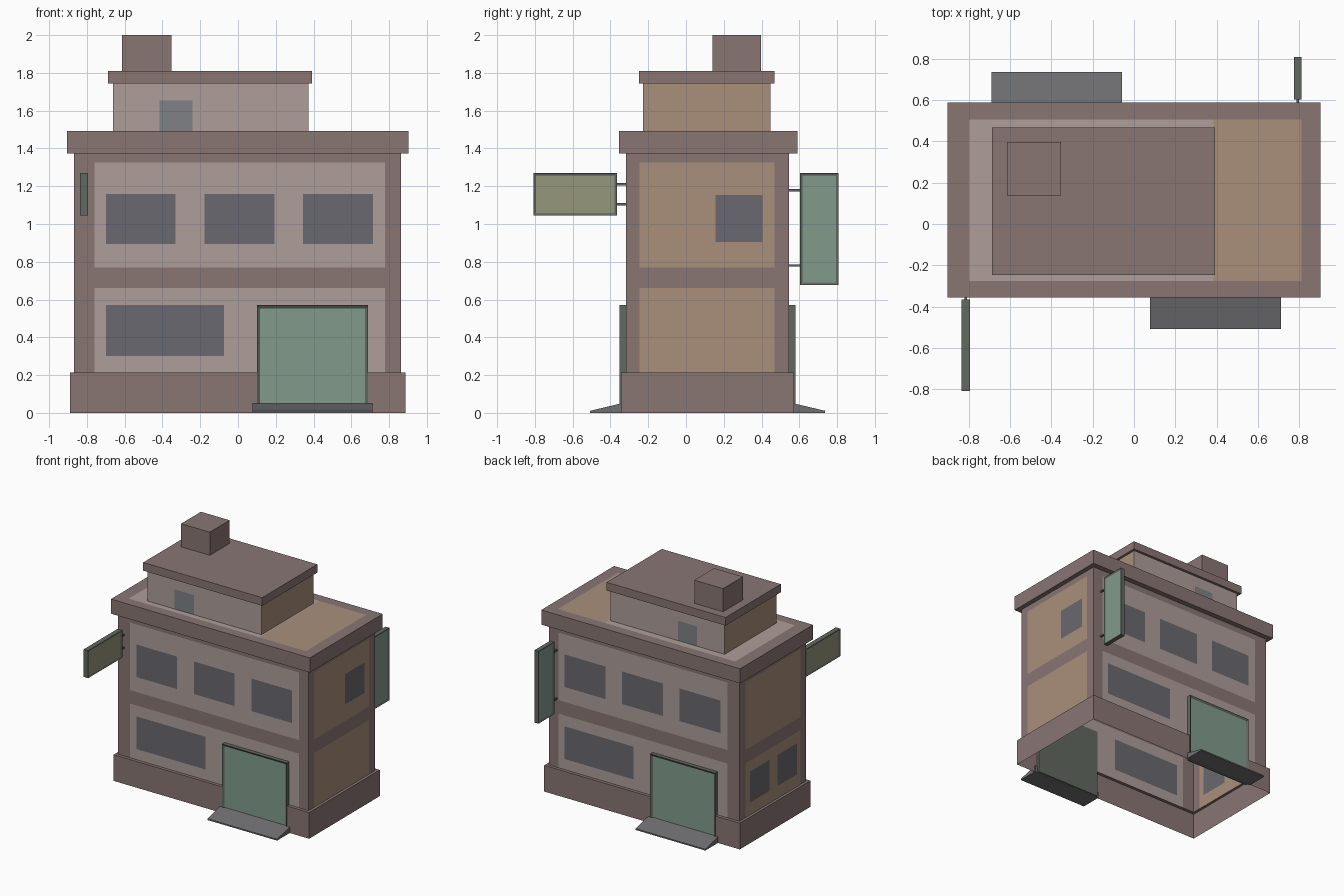
import bpy, bmesh
from mathutils import Vector

if "Cube" in bpy.data.objects:
    bpy.data.objects.remove(bpy.data.objects["Cube"])

COLORS = {
    "trim": (0.25, 0.18, 0.175), "panel": (0.42, 0.34, 0.32),
    "side_panel": (0.40, 0.28, 0.20), "glass": (0.14, 0.14, 0.16),
    "small_glass": (0.21, 0.22, 0.24), "frame": (0.12, 0.14, 0.12),
    "green": (0.22, 0.33, 0.26), "olive": (0.30, 0.31, 0.20),
    "ramp": (0.16, 0.16, 0.17), "metal": (0.12, 0.12, 0.12),
}
MATS = {}
for key, rgb in COLORS.items():
    MATS[key] = bpy.data.materials.new(key)
    MATS[key].diffuse_color = (*rgb, 1)
KEYS = list(COLORS)
ALL = ("front", "back", "left", "right", "top", "bottom")


def finish(name, bm):
    mesh = bpy.data.meshes.new(name)
    for key in KEYS:
        mesh.materials.append(MATS[key])
    bm.to_mesh(mesh)
    bm.free()
    obj = bpy.data.objects.new(name, mesh)
    bpy.context.collection.objects.link(obj)
    return obj


def painted(bm, place, bounds, base, rects, flip):
    """Flat wall split into cells; each rect (u0, u1, v0, v1, material) colours or opens cells."""
    u0, u1, v0, v1 = bounds
    us = sorted({u0, u1} | {u for r in rects for u in r[:2]})
    vs = sorted({v0, v1} | {v for r in rects for v in r[2:4]})
    for a, b in zip(us, us[1:]):
        for c, d in zip(vs, vs[1:]):
            mat, mu, mv = base, (a + b) / 2, (c + d) / 2
            for r in rects:
                if r[0] < mu < r[1] and r[2] < mv < r[3]:
                    mat = r[4]
            if mat is None:
                continue
            pts = [(a, c), (b, c), (b, d), (a, d)]
            if flip:
                pts.reverse()
            face = bm.faces.new([bm.verts.new(place(u, v)) for u, v in pts])
            face.material_index = KEYS.index(mat)


def block(name, x0, x1, y0, y1, z0, z1, base="trim", sides=ALL, paint={}):
    bm = bmesh.new()
    layout = {
        "front": (lambda u, v: (u, y0, v), (x0, x1, z0, z1), False),
        "back": (lambda u, v: (u, y1, v), (x0, x1, z0, z1), True),
        "left": (lambda u, v: (x0, u, v), (y0, y1, z0, z1), True),
        "right": (lambda u, v: (x1, u, v), (y0, y1, z0, z1), False),
        "top": (lambda u, v: (u, v, z1), (x0, x1, y0, y1), False),
        "bottom": (lambda u, v: (u, v, z0), (x0, x1, y0, y1), True),
    }
    for side in sides:
        place, bounds, flip = layout[side]
        painted(bm, place, bounds, base, paint.get(side, []), flip)
    bmesh.ops.remove_doubles(bm, verts=bm.verts, dist=1e-5)
    return finish(name, bm)


def framed_box(name, x0, x1, y0, y1, z0, z1, normals, rim, depth, panel):
    """Box whose listed sides get a raised rim around a sunken panel."""
    bm = bmesh.new()
    bmesh.ops.create_cube(bm, size=1)
    for v in bm.verts:
        v.co = [lo if c < 0 else hi for c, lo, hi in zip(v.co, (x0, y0, z0), (x1, y1, z1))]
    bm.normal_update()
    for f in bm.faces:
        f.material_index = KEYS.index("frame")
    faces = [f for f in bm.faces if any(f.normal.dot(Vector(n)) > 0.9 for n in normals)]
    bmesh.ops.inset_individual(bm, faces=faces, thickness=rim, depth=-depth)
    for f in faces:
        f.material_index = KEYS.index(panel)
    return finish(name, bm)


def turn(x0, x1):
    """The back repeats the front turned half round."""
    return 0.02 - x1, 0.02 - x0


def turn_y(y):
    return 0.228 - y


# Layout of the facade
DOOR = (0.10, 0.688)
FLOORS = ((0.215, 0.66), (0.77, 1.325))
WINDOWS = [(-0.70, -0.33, 0.893, 1.16), (-0.177, 0.193, 0.893, 1.16),
           (0.344, 0.714, 0.893, 1.16), (-0.70, -0.074, 0.302, 0.57)]

front = [(-0.76, 0.777, a, b, "panel") for a, b in FLOORS]
back = list(front)
front += [(*w, "glass") for w in WINDOWS] + [(*DOOR, 0.215, 0.57, None)]
back += [(*turn(w[0], w[1]), w[2], w[3], "glass") for w in WINDOWS]
back += [(*turn(*DOOR), 0.215, 0.57, None)]
side = [(-0.246, 0.468, a, b, "side_panel") for a, b in FLOORS]
right = side + [(0.156, 0.405, 0.905, 1.154, "glass")]
left = side + [(0.156, 0.405, 0.315, 0.57, "glass"), (-0.20, 0.05, 0.315, 0.57, "glass")]

# Main walls, open underneath
block("main_walls", -0.867, 0.864, -0.318, 0.546, 0.215, 1.373, sides=ALL[:4],
      paint={"front": front, "back": back, "left": left, "right": right})

# Plinth ring with door openings
block("plinth", -0.889, 0.887, -0.344, 0.572, 0.0, 0.215, sides=ALL[:5], paint={
    "front": [(*DOOR, 0.0, 0.215, None)],
    "back": [(*turn(*DOOR), 0.0, 0.215, None)],
    "top": [(-0.867, 0.864, -0.318, 0.546, None), (*DOOR, -0.344, -0.318, None),
            (*turn(*DOOR), 0.546, 0.572, None)]})

# Roof slab and rooftop blocks
block("roof_slab", -0.904, 0.902, -0.356, 0.589, 1.373, 1.493,
      paint={"top": [(-0.80, 0.81, -0.275, 0.505, "panel"),
                     (0.385, 0.81, -0.275, 0.505, "side_panel")]})
hatch = [(-0.415, -0.24, 1.493, 1.655, "small_glass")]
whole = [(-0.228, 0.447, 1.493, 1.743, "side_panel")]
block("rooftop_room", -0.663, 0.373, -0.228, 0.447, 1.493, 1.743, "panel", sides=ALL[:4],
      paint={"front": hatch, "back": hatch, "left": whole, "right": whole})
block("rooftop_room_roof", -0.687, 0.393, -0.248, 0.468, 1.743, 1.81)
block("chimney_box", -0.614, -0.353, 0.139, 0.396, 1.81, 2.0, sides=ALL[:5])

# Doors and ramps, front and back
for label, xs, rx, flip in (("front", DOOR, (0.078, 0.711), False),
                            ("back", turn(*DOOR), turn(0.078, 0.711), True)):
    ys = [turn_y(y) if flip else y for y in (-0.351, -0.318)]
    framed_box(label + "_door", *xs, min(ys), max(ys), 0.0, 0.57,
               [(0, 1 if flip else -1, 0)], 0.024, 0.01, "green")
    bm = bmesh.new()
    profile = [(-0.508, 0.0), (-0.335, 0.0), (-0.335, 0.052), (-0.344, 0.05), (-0.508, 0.011)]
    ring = [bm.verts.new((rx[0], turn_y(y) if flip else y, z)) for y, z in profile]
    cap = bm.faces.new(ring)
    extruded = bmesh.ops.extrude_face_region(bm, geom=[cap], use_keep_orig=True)["geom"]
    moved = [g for g in extruded if isinstance(g, bmesh.types.BMVert)]
    bmesh.ops.translate(bm, verts=moved, vec=(rx[1] - rx[0], 0, 0))
    bmesh.ops.recalc_face_normals(bm, faces=bm.faces)
    for f in bm.faces:
        f.material_index = KEYS.index("ramp")
    finish(label + "_ramp", bm)

# Hanging signs with their brackets
X_SIDES = [(1, 0, 0), (-1, 0, 0)]
framed_box("front_sign", -0.836, -0.795, -0.808, -0.365, 1.045, 1.271,
           X_SIDES, 0.02, 0.006, "olive")
framed_box("back_sign", 0.774, 0.81, 0.603, 0.808, 0.677, 1.271,
           X_SIDES, 0.02, 0.006, "green")
for i, (x, y0, y1, z) in enumerate([(-0.815, -0.366, -0.317, 1.21), (-0.815, -0.366, -0.317, 1.105),
                                    (0.792, 0.545, 0.604, 1.178), (0.792, 0.545, 0.604, 0.78)]):
    block(f"sign_bracket_{i + 1}", x - 0.006, x + 0.006, y0, y1, z - 0.006, z + 0.006, "metal")

for m in bpy.data.materials:
    if m.users and not m.is_grease_pencil:
        m.use_nodes = True
        m.node_tree.nodes["Principled BSDF"].inputs["Base Color"].default_value = m.diffuse_color
